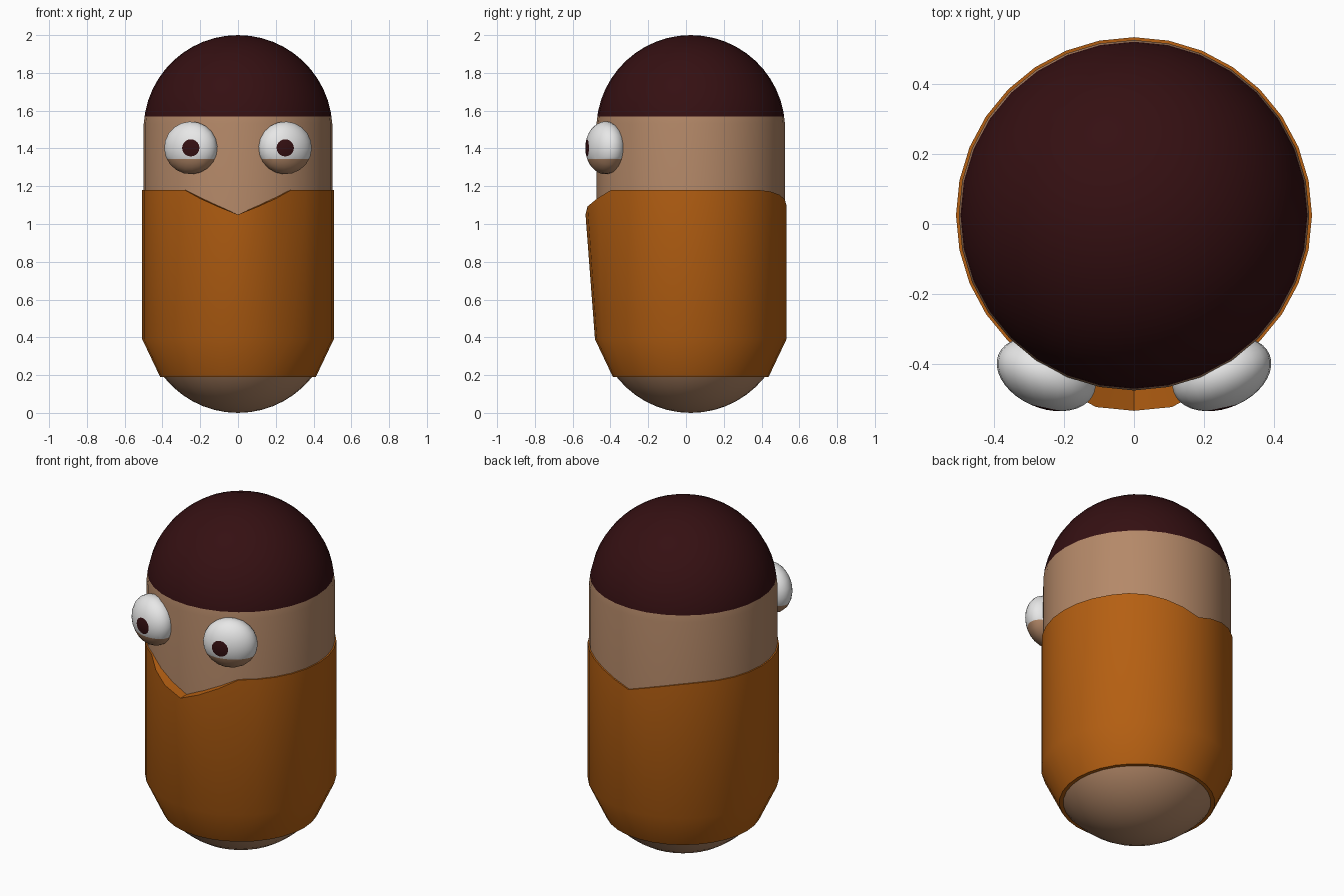
import bpy, bmesh, math
from mathutils import Matrix, Vector

if "Cube" in bpy.data.objects:
    bpy.data.objects.remove(bpy.data.objects["Cube"])

SEGMENTS = 32
AXIS_Y = 0.025


def make_material(name, rgb):
    m = bpy.data.materials.new(name)
    m.use_nodes = True
    m.diffuse_color = (*rgb, 1)
    m.node_tree.nodes["Principled BSDF"].inputs["Base Color"].default_value = (*rgb, 1)
    return m


SKIN = make_material("skin", (0.46, 0.25, 0.14))
DARK = make_material("dark brown", (0.035, 0.005, 0.006))
ORANGE = make_material("orange cloth", (0.46, 0.115, 0.006))
WHITE = make_material("eye white", (0.8, 0.8, 0.8))


def finish(bm, name, materials, angle=35):
    bmesh.ops.recalc_face_normals(bm, faces=bm.faces[:])
    mesh = bpy.data.meshes.new(name)
    bm.to_mesh(mesh)
    bm.free()
    for m in materials:
        mesh.materials.append(m)
    ob = bpy.data.objects.new(name, mesh)
    bpy.context.collection.objects.link(ob)
    bpy.ops.object.select_all(action="DESELECT")
    ob.select_set(True)
    bpy.context.view_layer.objects.active = ob
    bpy.ops.object.shade_smooth_by_angle(angle=math.radians(angle))
    return ob


def cut_level(bm, z):
    bmesh.ops.bisect_plane(bm, geom=bm.verts[:] + bm.edges[:] + bm.faces[:],
                           plane_co=(0, 0, z), plane_no=(0, 0, 1))


# Capsule body: a sphere pulled apart at its equator, hair coloured above a cut
bm = bmesh.new()
bmesh.ops.create_uvsphere(bm, u_segments=SEGMENTS, v_segments=25, radius=0.5)
for v in bm.verts:
    v.co.z += 1.5 if v.co.z > 0 else 0.5
    v.co.y += AXIS_Y
cut_level(bm, 1.57)
for f in bm.faces:
    f.material_index = int(f.calc_center_median().z > 1.57)
finish(bm, "body", [SKIN, DARK])


# Shirt: rings of points, with a flared V neckline in front and a dip behind
def falloff(angle, width):
    return max(0.0, 1 - angle / width)


bm = bmesh.new()
rings = [[] for _ in range(5)]
for i in range(SEGMENTS):
    a = 2 * math.pi * i / SEGMENTS
    direction = Vector((math.sin(a), -math.cos(a), 0))
    from_front = math.degrees(min(a, 2 * math.pi - a))
    front = falloff(from_front, 33.75)
    back = falloff(180 - from_front, 45)
    neck = 1.18 - 0.13 * front - 0.08 * back ** 1.7
    flare = 0.05 * min(1, front * 1.6)
    profile = [(0.38, 0.19), (0.412, 0.19), (0.507, 0.39),
               (0.507 + flare, neck), (0.49, neck)]
    for ring, (r, z) in zip(rings, profile):
        ring.append(bm.verts.new(direction * r + Vector((0, AXIS_Y, z))))
for low, high in zip(rings, rings[1:]):
    for i in range(SEGMENTS):
        j = (i + 1) % SEGMENTS
        bm.faces.new((low[i], low[j], high[j], high[i]))
finish(bm, "shirt", [ORANGE])


# Eyes: flattened balls turned outward, pupil at the forward pole, lower lid
def make_eye(name, side):
    shape = (Matrix.Rotation(side * math.radians(22), 3, "Z")
             @ Matrix.Diagonal((0.147, 0.098, 0.14)))
    pole = (shape.inverted() @ Vector((0, -1, 0))).normalized()
    turn = Vector((0, 0, 1)).rotation_difference(pole).to_matrix()
    bm = bmesh.new()
    bmesh.ops.create_uvsphere(bm, u_segments=20, v_segments=19, radius=1)
    for f in bm.faces:
        centre = f.calc_center_median().normalized()
        f.material_index = int(centre.z > math.cos(math.radians(18.5)))
    for v in bm.verts:
        v.co = shape @ turn @ v.co + Vector((side * 0.25, -0.427, 1.403))
    cut_level(bm, 1.345)
    for f in bm.faces:
        if f.calc_center_median().z < 1.345:
            f.material_index = 2
    finish(bm, name, [WHITE, DARK, SKIN])


make_eye("left_eye", 1)
make_eye("right_eye", -1)
